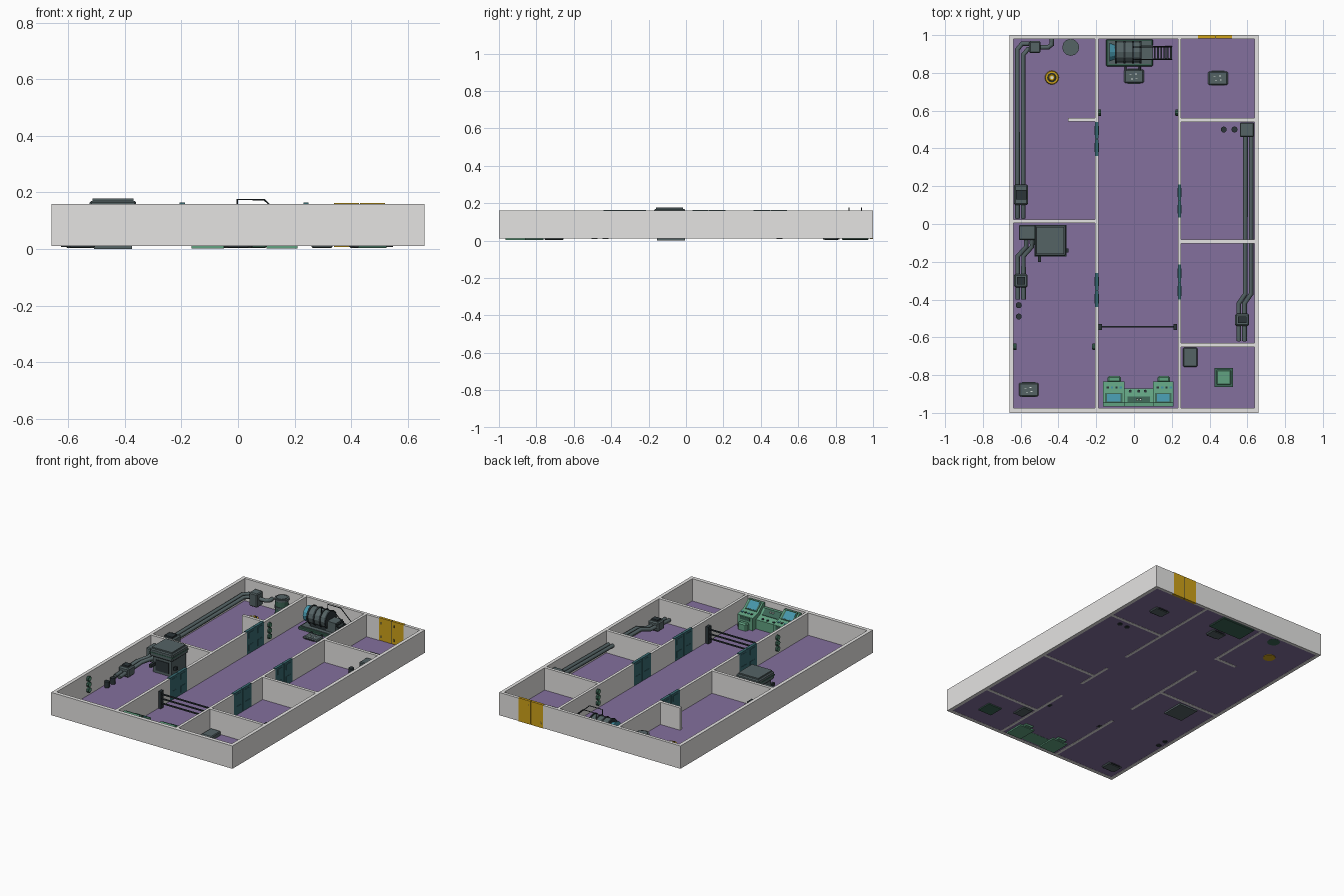
import bpy
import bmesh
import math
from mathutils import Vector

if "Cube" in bpy.data.objects:
    bpy.data.objects.remove(bpy.data.objects["Cube"], do_unlink=True)


def material(name, r, g, b):
    m = bpy.data.materials.new(name)
    m.use_nodes = True
    m.diffuse_color = (r, g, b, 1)
    for node in m.node_tree.nodes:
        if node.type == 'BSDF_PRINCIPLED':
            node.inputs["Base Color"].default_value = (r, g, b, 1)
    return m


WALL = material("pale grey wall", .78, .77, .76)
FLOOR = material("purple floor", .23, .16, .34)
TEAL = material("teal door", .04, .15, .17)
YELLOW = material("yellow", .62, .36, .01)
STEEL = material("slate steel", .09, .125, .13)
DARK = material("dark steel", .025, .035, .04)
GREEN = material("console green", .12, .36, .22)
DEEP = material("deep green", .045, .13, .09)
SCREEN = material("screen blue", .06, .30, .40)
WHITE = material("white mark", .7, .75, .72)


def add_mesh(name, bm, mat):
    bmesh.ops.recalc_face_normals(bm, faces=bm.faces)
    me = bpy.data.meshes.new(name)
    bm.to_mesh(me)
    bm.free()
    me.materials.append(mat)
    ob = bpy.data.objects.new(name, me)
    bpy.context.collection.objects.link(ob)
    return ob


def box(name, x, y, z, mat, bevel=0):
    """Box from (low, high) ranges on each axis."""
    bm = bmesh.new()
    bmesh.ops.create_cube(bm, size=1)
    for v in bm.verts:
        v.co = Vector([(a + b) / 2 + c * (b - a) for (a, b), c in zip((x, y, z), v.co)])
    if bevel:
        bmesh.ops.bevel(bm, geom=bm.edges[:], offset=bevel, segments=1, affect='EDGES')
    return add_mesh(name, bm, mat)


def prism(name, profile, x0, x1, mat):
    """Extrude a (y, z) profile along x."""
    bm = bmesh.new()
    face = bm.faces.new([bm.verts.new((x0, y, z)) for y, z in profile])
    ext = bmesh.ops.extrude_face_region(bm, geom=[face])
    moved = [g for g in ext["geom"] if isinstance(g, bmesh.types.BMVert)]
    bmesh.ops.translate(bm, verts=moved, vec=(x1 - x0, 0, 0))
    return add_mesh(name, bm, mat)


def cylinder(name, centre, r, length, mat, axis='Z', sides=12, top=None):
    bm = bmesh.new()
    bmesh.ops.create_cone(bm, cap_ends=True, segments=sides, radius1=r,
                          radius2=r if top is None else top, depth=length)
    ob = add_mesh(name, bm, mat)
    ob.location = centre
    if axis == 'X':
        ob.rotation_euler = (0, math.pi / 2, 0)
    return ob


def pipe(name, points, r, mat):
    cu = bpy.data.curves.new(name, 'CURVE')
    cu.dimensions = '3D'
    cu.bevel_depth, cu.bevel_resolution, cu.use_fill_caps = r, 1, True
    sp = cu.splines.new('POLY')
    sp.points.add(len(points) - 1)
    for p, co in zip(sp.points, points):
        p.co = (*co, 1)
    cu.materials.append(mat)
    ob = bpy.data.objects.new(name, cu)
    bpy.context.collection.objects.link(ob)
    return ob


# Floor and walls
HIGH = (.01, .16)
box("floor", (-.65, .65), (-.99, .99), (.011, .0135), FLOOR)
for s, side in ((-1, "right"), (1, "left")):
    box(side + "_outer_wall", sorted((s * .637, s * .66)), (-1, 1), HIGH, WALL)
box("front_wall", (-.64, .64), (-1, -.975), HIGH, WALL)
for x in ((-.64, .34), (.52, .64)):
    box("back_wall", x, (.98, 1), HIGH, WALL)

DOORS = {(-.207, -.188): [(-.44, -.26), (.36, .54)],
         (.232, .25): [(-.4, -.215), (.035, .21)]}
for x, gaps in DOORS.items():
    start = -.98
    for a, b in gaps + [(.985, 1)]:
        box("corridor_wall", x, (start, a), HIGH, WALL)
        start = b
for x, y in (((-.64, -.2), .015), ((-.35, -.2), .552), ((.24, .64), .55),
             ((.24, .64), -.092), ((.24, .64), -.64)):
    box("room_wall", x, (y - .01, y + .01), HIGH, WALL)

# Sliding doors with dark recessed panels
for x, gaps in DOORS.items():
    for a, b in gaps:
        mid = (a + b) / 2
        for y in ((a, mid - .0015), (mid + .0015, b)):
            box("door_leaf", x, y, (.012, .164), TEAL)
            for z in ((.03, .07), (.115, .15)):
                box("door_panel", (x[0] - .002, x[1] + .002),
                    (y[0] + .02, y[1] - .02), z, TEAL)
        box("door_seam", (x[0] + .003, x[1] - .003), (mid - .002, mid + .002), (.012, .16), DARK)

# Yellow entrance
for x in ((.34, .428), (.432, .52)):
    box("entrance_leaf", x, (.983, 1), (.008, .162), YELLOW)
    for z in (.04, .13):
        box("entrance_hinge", (x[0] + .012, x[0] + .018), (.981, 1), (z - .008, z + .008), DARK)
box("entrance_seam", (.427, .433), (.986, .997), (.01, .16), DARK)

# Wall lamps, three in a stack
for x, y in ((-.63, -.65), (-.213, -.65), (-.183, .59), (.226, .59)):
    for z in (.05, .087, .124):
        cylinder("wall_lamp", (x, y, z), .017, .014, DEEP, 'X', 10)
        cylinder("wall_lamp_lens", (x, y, z), .012, .018, GREEN, 'X', 10)

# Pipe runs of the right-hand rooms
for x, jog in ((-.617, .955), (-.587, .925)):
    pipe("long_pipe", [(x, .03, .06), (x, .1, .075), (x, jog - .03, .08),
                       (x + .025, jog, .08), (-.54, jog, .08)], .0125, STEEL)
box("pipe_valve", (-.635, -.56), (.1, .21), (.03, .105), STEEL, .008)
box("pipe_valve_cap", (-.625, -.57), (.13, .18), (.1, .115), DARK)
box("pipe_junction", (-.555, -.495), (.905, .968), (.03, .12), STEEL, .006)
pipe("junction_pipe", [(-.5, .935, .08), (-.455, .935, .08), (-.435, .95, .08),
                       (-.435, .98, .08)], .0125, STEEL)

# Boiler with its duct and pipes
box("boiler_body", (-.51, -.375), (-.155, -.005), (0, .13), STEEL)
box("boiler_top", (-.525, -.36), (-.17, -.005), (.12, .17), STEEL, .006)
box("boiler_lid", (-.515, -.37), (-.16, -.015), (.168, .178), STEEL)
box("boiler_trim", (-.527, -.358), (-.172, -.005), (.143, .149), DEEP)
box("boiler_panel", (-.49, -.395), (-.159, -.15), (.03, .1), DARK)
box("boiler_duct", (-.61, -.51), (-.085, -.005), (.03, .12), STEEL, .005)
for x in (-.5, -.355):
    box("boiler_tap", (x - .008, x + .008), (-.2 if x < -.4 else -.15, -.13), (.06, .08), DARK)
for x in (-.6, -.57):
    pipe("boiler_pipe", [(x + .03, -.07, .085), (x + .03, -.12, .08), (x - .015, -.17, .06),
                         (x - .015, -.4, .05)], .0125, STEEL)
box("boiler_valve", (-.635, -.563), (-.335, -.265), (.025, .085), STEEL, .007)
box("boiler_valve_cap", (-.62, -.578), (-.32, -.28), (.084, .095), DARK)
for y in (-.43, -.49):
    cylinder("floor_knob", (-.61, y, .03), .016, .045, DARK)

# Pipe runs of the left-hand rooms
for x in (.59, .62):
    pipe("side_pipe", [(x, .48, .08), (x, -.37, .07), (x - .035, -.42, .06),
                       (x - .035, -.62, .045)], .0125, STEEL)
box("side_tank", (.56, .636), (.46, .538), (.015, .13), STEEL, .005)
box("side_valve", (.535, .61), (-.54, -.475), (.025, .085), STEEL, .007)
box("side_valve_cap", (.55, .595), (-.525, -.49), (.084, .095), DARK)
for x in (.475, .532):
    cylinder("floor_knob", (x, .5, .03), .016, .045, DARK)

# Corridor barrier
for x in (-.18, .218):
    box("barrier_post", (x - .01, x + .01), (-.56, -.53), (.01, .125), DARK)
for z in (.045, .075, .105):
    box("barrier_bar", (-.18, .218), (-.549, -.541), (z - .004, z + .004), DARK)

# Generator tank on a platform, with stairs and handrails
box("generator_base", (-.148, .1), (.835, .977), (.003, .03), DEEP, .004)
box("generator_base_top", (-.135, .09), (.848, .968), (.029, .034), STEEL)
cylinder("generator_tank", (-.03, .91, .095), .055, .13, STEEL, 'X', 12)
cylinder("generator_end", (-.113, .91, .095), .05, .036, SCREEN, 'X', 12, .035)
for x in (-.095, -.05, -.005, .035):
    cylinder("generator_band", (x, .91, .095), .06, .01, DARK, 'X', 12)
box("generator_saddle", (-.09, .03), (.875, .945), (.03, .07), DARK)
box("stair_landing", (.03, .1), (.873, .947), (.03, .1), STEEL)
for i in range(6):
    x, z = .105 + .017 * i, .095 - .014 * i
    box("stair_step", (x, x + .01), (.873, .94), (z - .005, z), DARK)
for y in (.872, .938):
    pipe("stair_rail", [(-.003, y, .1), (-.003, y, .175), (.092, y, .175),
                        (.2, y, .075), (.2, y, .015)], .003, DARK)
    pipe("stair_stringer", [(.1, y, .095), (.2, y, .015)], .004, DARK)
for x in (-.045, .03):
    pipe("generator_cable", [(x, .84, .02), (x, .81, .02)], .006, DARK)

# Low control plates in the floor
for x, y in ((0, .782), (.445, .772), (-.557, -.877)):
    box("floor_plate", (x - .052, x + .052), (y - .036, y + .036), (.003, .025), STEEL, .006)
    box("floor_plate_edge", (x - .035, x + .035), (y - .04, y + .04), (.006, .02), DARK)
    for dx, dy in ((-.018, .008), (.01, .012), (.014, -.01), (-.01, -.014)):
        box("floor_plate_mark", (x + dx - .005, x + dx + .005), (y + dy - .002, y + dy + .002),
            (.024, .027), WHITE)

# Barrel and yellow floor beacon
cylinder("barrel", (-.335, .935, .07), .04, .12, DEEP, sides=12)
for z in (.025, .075, .125):
    cylinder("barrel_hoop", (-.335, .935, z), .045, .014, STEEL, sides=12)
cylinder("barrel_lid", (-.335, .935, .133), .034, .006, STEEL, sides=12)
cylinder("beacon_base", (-.435, .775, .02), .038, .026, YELLOW, sides=16, top=.034)
cylinder("beacon_ring", (-.435, .775, .034), .025, .006, DARK, sides=16)
cylinder("beacon_dome", (-.435, .775, .038), .021, .01, YELLOW, sides=16, top=.015)
cylinder("beacon_light", (-.435, .775, .044), .008, .004, WHITE, sides=10)

# Crate and green hatch
box("crate", (.26, .335), (-.757, -.655), (.003, .04), STEEL, .005)
box("hatch_frame", (.425, .525), (-.862, -.762), (.004, .026), DEEP)
box("hatch_lid", (.437, .513), (-.85, -.774), (.02, .032), GREEN, .004)

# Control console: two cabinets, a low centre desk and screens
SIDE = [(-.965, .002), (-.835, .002), (-.835, .095), (-.895, .11), (-.945, .152), (-.965, .152)]
DESK = [(-.965, .01), (-.87, .01), (-.87, .075), (-.91, .09), (-.945, .125), (-.965, .125)]
prism("centre_desk", DESK, -.05, .1, GREEN)
prism("centre_screen", [(-.912, .09), (-.912, .095), (-.943, .126), (-.943, .12)],
      -.035, .085, DEEP)
for x in (.012, .03):
    box("centre_mark", (x, x + .01), (-.935, -.925), (.112, .118), WHITE)
for x in (-.02, .025, .06):
    cylinder("desk_dial", (x, -.885, .083), .008, .006, DARK, sides=8)
for x0, x1 in ((-.165, -.05), (.1, .21)):
    prism("console_cabinet", SIDE, x0, x1, GREEN)
    prism("console_screen", [(-.9, .112), (-.9, .118), (-.941, .153), (-.941, .147)],
          x0 + .022, x1 - .022, SCREEN)
    prism("console_screen_frame", [(-.896, .109), (-.896, .114), (-.945, .155), (-.945, .15)],
          x0 + .012, x1 - .012, DEEP)
    box("console_step", (x0 + .025, x1 - .02), (-.84, -.805), (.003, .06), GREEN, .008)
    box("console_vent", (x0 + .02, x1 - .02), (-.84, -.833), (.07, .09), DEEP)
    for i in range(4):
        x = x0 + .02 + .023 * i
        box("console_button", (x, x + .012), (-.872, -.86), (.098, .107), SCREEN if i % 2 else DARK)
